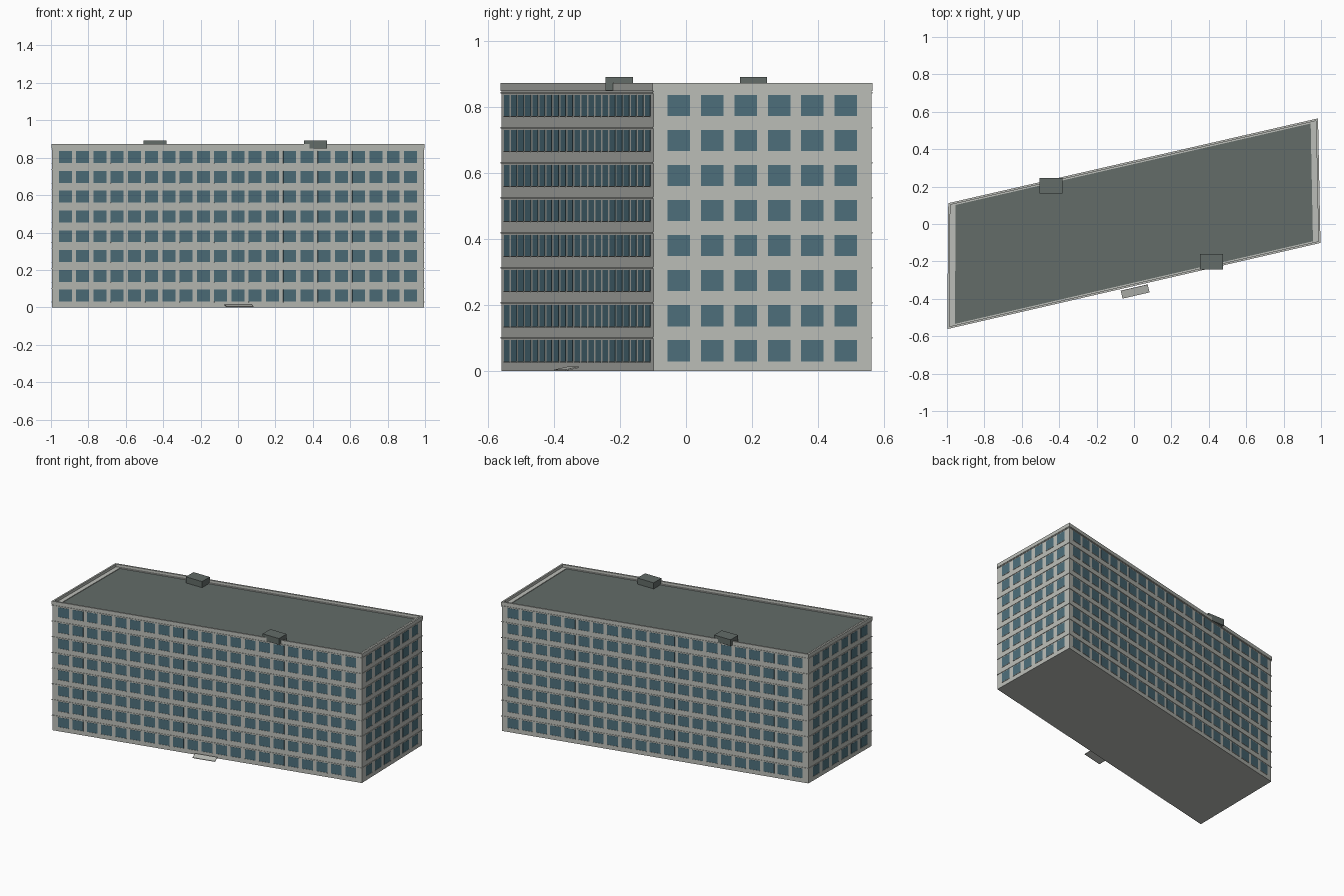
import bpy, bmesh
from mathutils import Vector, Matrix

cube = bpy.data.objects.get("Cube")
if cube:
    bpy.data.objects.remove(cube, do_unlink=True)


def material(name, rgb):
    m = bpy.data.materials.new(name)
    m.use_nodes = True
    m.diffuse_color = (*rgb, 1)
    m.node_tree.nodes["Principled BSDF"].inputs["Base Color"].default_value = (*rgb, 1)
    return m


CONCRETE = material("pale concrete", (0.50, 0.515, 0.48))
GLASS = material("blue glass", (0.075, 0.16, 0.20))
ROOF = material("grey green roofing", (0.125, 0.15, 0.14))

# Wall corners, counter-clockwise: front left, front right, back right, back left
CORNERS = [Vector(c) for c in ((-0.995, -0.558), (0.994, -0.099), (0.981, 0.561), (-0.990, 0.109))]
FLOORS, STOREY = 8, 0.106
ROOF_Z, TOP_Z = 0.848, 0.872


def outline(*dist):
    """Footprint moved outward by one distance per edge (front, right, back, left)."""
    lines = []
    for i in range(4):
        a, b = CORNERS[i], CORNERS[(i + 1) % 4]
        d = (b - a).normalized()
        lines.append((a + Vector((d.y, -d.x)) * dist[i % len(dist)], d))
    pts = []
    for i in range(4):
        (p, d), (q, e) = lines[i - 1], lines[i]
        pts.append(p + d * ((q - p).cross(e) / d.cross(e)))
    return pts


def finish(bm, name, mat):
    bmesh.ops.recalc_face_normals(bm, faces=bm.faces)
    mesh = bpy.data.meshes.new(name)
    bm.to_mesh(mesh)
    bm.free()
    mesh.materials.append(mat)
    ob = bpy.data.objects.new(name, mesh)
    bpy.context.collection.objects.link(ob)
    return ob


def prism(name, mat, pts, z0, z1):
    bm = bmesh.new()
    low = [bm.verts.new((p.x, p.y, z0)) for p in pts]
    high = [bm.verts.new((p.x, p.y, z1)) for p in pts]
    bm.faces.new(low)
    bm.faces.new(high)
    for i in range(4):
        j = (i + 1) % 4
        bm.faces.new((low[i], low[j], high[j], high[i]))
    return finish(bm, name, mat)


def ring(name, mat, outer, inner, z0, z1):
    bm = bmesh.new()
    loops = [[bm.verts.new((p.x, p.y, z)) for p in pts]
             for pts, z in ((outer, z0), (outer, z1), (inner, z1), (inner, z0))]
    for k in range(4):
        a, b = loops[k], loops[(k + 1) % 4]
        for i in range(4):
            j = (i + 1) % 4
            bm.faces.new((a[i], a[j], b[j], b[i]))
    return finish(bm, name, mat)


def add_box(bm, size, matrix):
    bmesh.ops.create_cube(bm, size=1, matrix=matrix @ Matrix.Diagonal((*size, 1)))


# Main block and roof deck
prism("walls", CONCRETE, outline(0), 0, ROOF_Z)
prism("roof_deck", ROOF, outline(-0.004), ROOF_Z - 0.01, ROOF_Z + 0.002)

# Parapet with a lower inner curb, wider at the two ends
ring("parapet", CONCRETE, outline(0.003), outline(-0.008), ROOF_Z, TOP_Z)
ring("roof_curb", CONCRETE, outline(-0.004), outline(-0.015, -0.037), ROOF_Z - 0.002, ROOF_Z + 0.006)

# Thin ledge at every storey
for f in range(1, FLOORS + 1):
    z = f * STOREY - 0.005
    ring(f"storey_ledge_{f}", CONCRETE, outline(0.003), outline(-0.003), z - 0.002, z + 0.002)

# Windows and sills on each wall
SIDES = (("front", 21, 0.0947, 0.071), ("right", 6, 0.101, 0.068),
         ("back", 21, 0.0938, 0.071), ("left", 6, 0.101, 0.068))
for i, (side, count, pitch, width) in enumerate(SIDES):
    a, b = CORNERS[i], CORNERS[(i + 1) % 4]
    d = (b - a).normalized()
    mid = (a + b) / 2
    frame = Matrix(((d.x, -d.y, 0, mid.x), (d.y, d.x, 0, mid.y), (0, 0, 1, 0), (0, 0, 0, 1)))
    panes, sills = bmesh.new(), bmesh.new()
    for f in range(FLOORS):
        for c in range(count):
            x = (c - (count - 1) / 2) * pitch
            z = f * STOREY + 0.062
            add_box(panes, (width, 0.002, 0.064), frame @ Matrix.Translation((x, 0, z)))
            add_box(sills, (width, 0.006, 0.003), frame @ Matrix.Translation((x, 0, z - 0.0335)))
    finish(panes, f"{side}_windows", GLASS)
    finish(sills, f"{side}_sills", CONCRETE)

# Rooftop housings
for name, x, y in (("front_roof_housing", 0.415, -0.202), ("back_roof_housing", -0.443, 0.204)):
    bm = bmesh.new()
    add_box(bm, (0.122, 0.082, 0.042), Matrix.Translation((x, y, 0.870)))
    finish(bm, name, ROOF)

# Tilted entrance slab beside the front wall
slope = 0.22
heading = (CORNERS[1] - CORNERS[0]).normalized()
bm = bmesh.new()
add_box(bm, (0.148, 0.044, 0.004),
        Matrix.Translation((0.006, -0.361, 0.0075))
        @ Matrix.Rotation(heading.angle_signed(Vector((1, 0))), 4, "Z")
        @ Matrix.Rotation(slope, 4, "X"))
finish(bm, "entrance_slab", CONCRETE)
